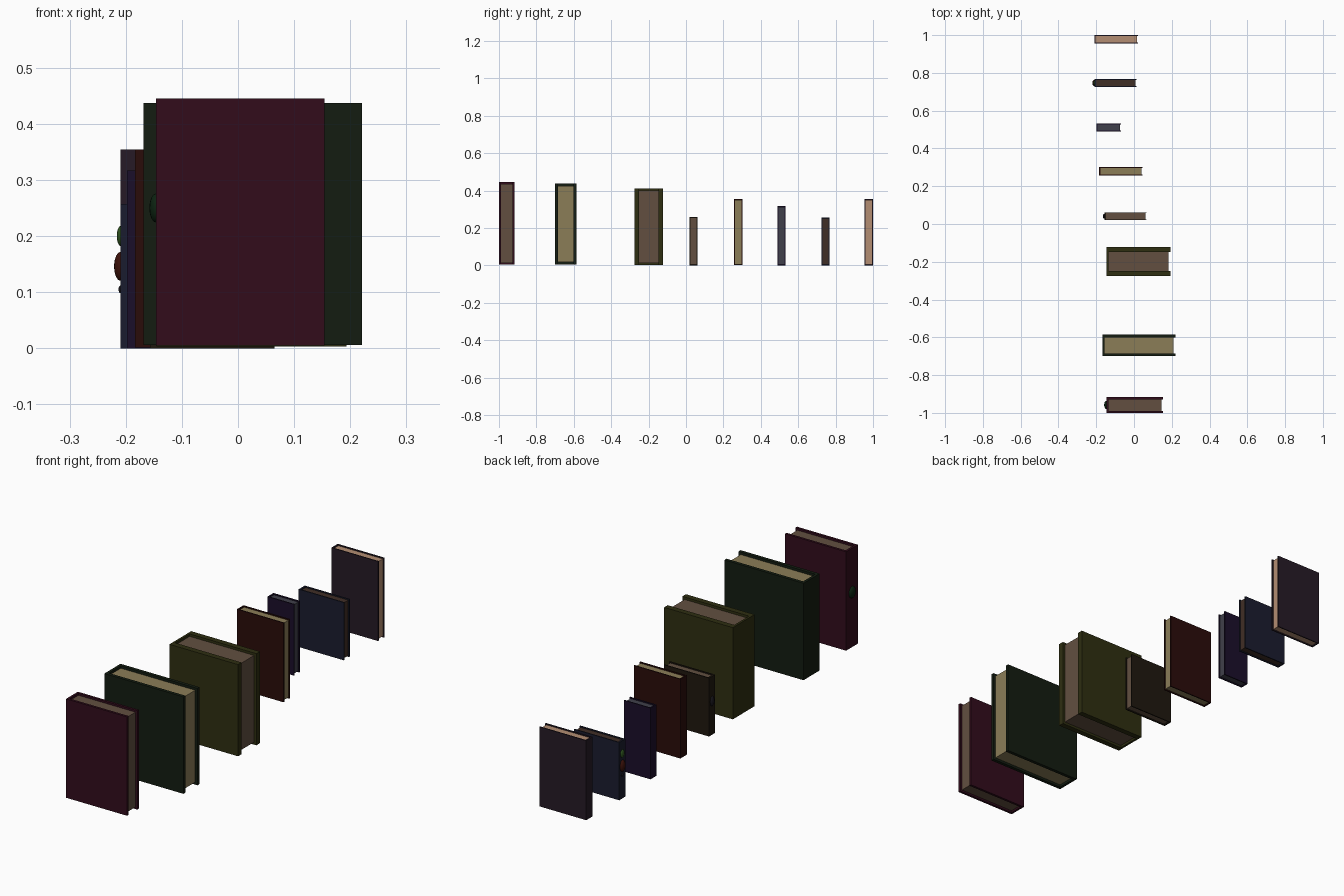
import bpy, bmesh

if "Cube" in bpy.data.objects:
    bpy.data.objects.remove(bpy.data.objects["Cube"])


def material(name, rgb):
    m = bpy.data.materials.new(name)
    m.diffuse_color = tuple((c / 255) ** 2.2 for c in rgb) + (1,)
    m.use_nodes = True
    m.node_tree.nodes["Principled BSDF"].inputs["Base Color"].default_value = m.diffuse_color
    return m


def box_part(name, boxes, mat):
    """Object made of axis-aligned boxes (x0, x1, y0, y1, z0, z1)."""
    bm = bmesh.new()
    for x0, x1, y0, y1, z0, z1 in boxes:
        for v in bmesh.ops.create_cube(bm, size=1)["verts"]:
            v.co.x = x0 + (v.co.x + 0.5) * (x1 - x0)
            v.co.y = y0 + (v.co.y + 0.5) * (y1 - y0)
            v.co.z = z0 + (v.co.z + 0.5) * (z1 - z0)
    return finish(name, bm, mat)


def channel_part(name, x0, x1, y0, y1, z0, z1, t, s, mat):
    """U-shaped cover: two boards joined by a spine."""
    pts = [(x0, y0), (x1, y0), (x1, y0 + t), (x0 + s, y0 + t),
           (x0 + s, y1 - t), (x1, y1 - t), (x1, y1), (x0, y1)]
    bm = bmesh.new()
    face = bm.faces.new([bm.verts.new((x, y, z0)) for x, y in pts])
    out = bmesh.ops.extrude_face_region(bm, geom=[face])["geom"]
    for v in out:
        if isinstance(v, bmesh.types.BMVert):
            v.co.z = z1
    bmesh.ops.recalc_face_normals(bm, faces=bm.faces)
    return finish(name, bm, mat)


def finish(name, bm, mat):
    me = bpy.data.meshes.new(name)
    bm.to_mesh(me)
    bm.free()
    ob = bpy.data.objects.new(name, me)
    bpy.context.collection.objects.link(ob)
    me.materials.append(mat)
    return ob


def stud(name, x, y, z, rx, ry, rz, mat):
    bpy.ops.mesh.primitive_uv_sphere_add(segments=16, ring_count=8, location=(x, y, z))
    ob = bpy.context.object
    ob.name = name
    ob.scale = (rx, ry, rz)
    ob.data.materials.append(mat)
    bpy.ops.object.shade_smooth()


tan = material("tan_pages", (138, 124, 88))
brown = material("brown_pages", (98, 80, 66))
grey = material("grey_pages", (66, 66, 76))
dark = material("dark_pages", (66, 50, 42))
pink = material("pink_pages", (178, 140, 114))

# name, x0, x1, y0, y1, z0, z1, board, spine, page inset, cover colour, pages
books = [
    ("plum_book", -.146, .154, -1.0, -.917, .005, .445, .011, .010, .009, (53, 20, 33), brown),
    ("green_book", -.168, .221, -.70, -.586, .006, .437, .015, .012, .011, (26, 34, 24), tan),
    ("olive_book", -.145, .193, -.275, -.122, .003, .411, .025, .010, .011, (50, 50, 24), brown),
    ("small_brown_book", -.157, .065, .02, .062, 0, .26, .005, .008, .005, (36, 30, 22), brown),
    ("red_book", -.184, .045, .256, .302, .001, .354, .005, .006, .005, (46, 20, 18), tan),
    ("narrow_violet_book", -.198, -.068, .49, .532, 0, .317, .005, .006, .005, (32, 22, 46), grey),
    ("navy_book", -.209, .013, .725, .768, 0, .257, .005, .008, .005, (32, 34, 50), dark),
    ("tall_mauve_book", -.209, .021, .955, 1.0, 0, .354, .005, .006, .005, (42, 32, 42), pink),
]
for name, x0, x1, y0, y1, z0, z1, t, s, inset, rgb, pages in books:
    channel_part(name + "_cover", x0, x1, y0, y1, z0, z1, t, s, material(name, rgb))
    box_part(name + "_pages", [(x0 + s, x1 - inset, y0 + t, y1 - t, z0 + inset, z1 - inset)], pages)

# Oval ornaments on the spines
green = material("green_gem", (50, 84, 36))
deep_green = material("deep_green_gem", (20, 40, 24))
red = material("red_gem", (62, 24, 18))
black = material("dark_gem", (30, 28, 34))
stud("plum_spine_gem", -.146, -.958, .250, .012, .022, .026, deep_green)
stud("navy_spine_green_gem", -.209, .7465, .200, .007, .013, .018, green)
stud("navy_spine_red_gem", -.209, .7465, .146, .012, .016, .026, red)
stud("navy_spine_dark_gem", -.209, .7465, .105, .004, .008, .007, black)
stud("small_brown_spine_gem", -.157, .041, .15, .008, .013, .022, black)
